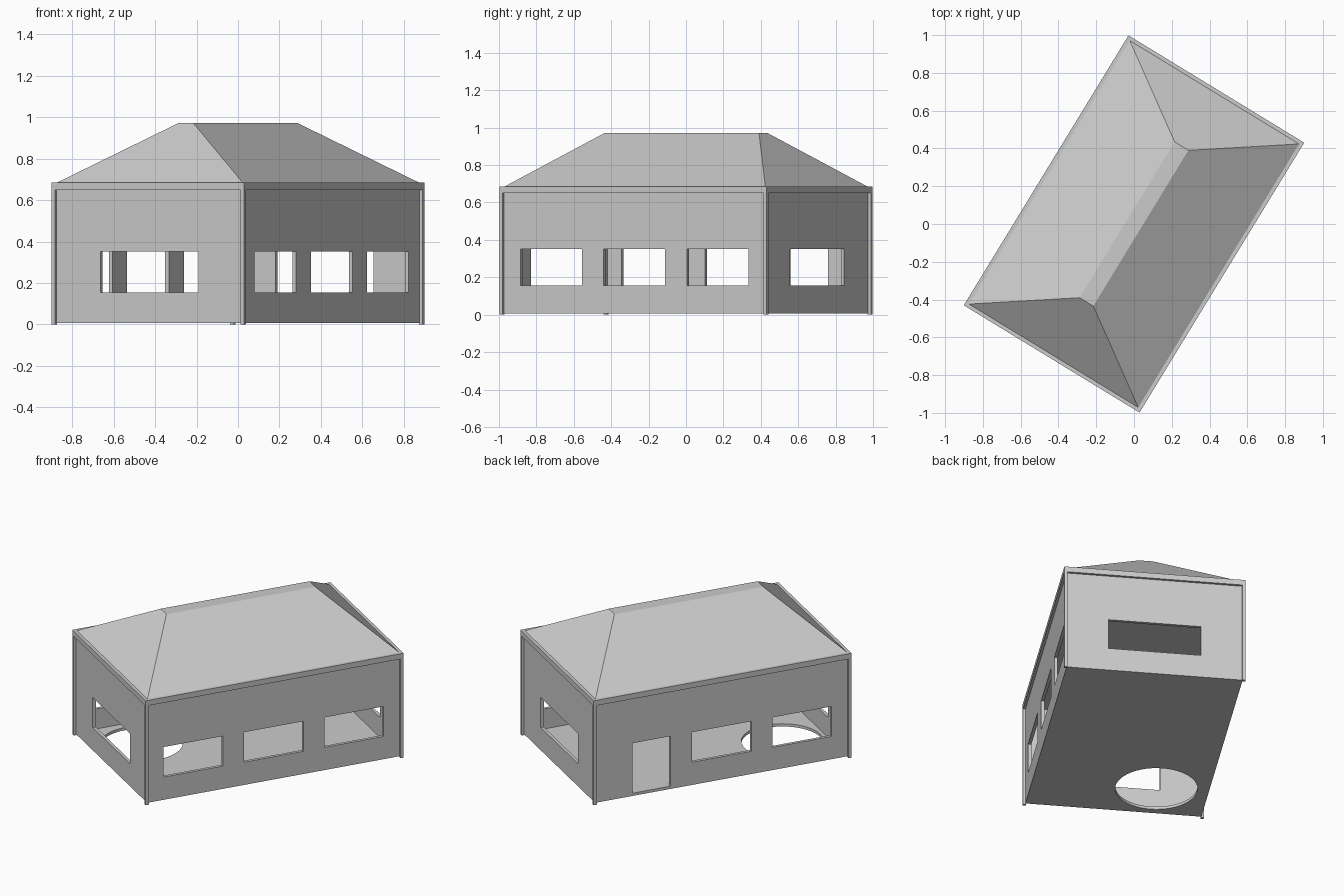
import bpy, bmesh, math
from mathutils import Matrix

if "Cube" in bpy.data.objects:
    bpy.data.objects.remove(bpy.data.objects["Cube"])

TURN = Matrix.Rotation(math.radians(58.6), 4, 'Z')   # whole house is turned on the plot
L, W = 1.674, 1.09            # outer footprint
INSET, POST, THICK = 0.016, 0.02, 0.02
BASE, FLOOR, EAVE, TOP, RIDGE = 0.006, 0.024, 0.65, 0.685, 0.972


def make(name, bm):
    bmesh.ops.recalc_face_normals(bm, faces=bm.faces)
    bmesh.ops.transform(bm, matrix=TURN, verts=bm.verts)
    me = bpy.data.meshes.new(name)
    bm.to_mesh(me)
    bm.free()
    ob = bpy.data.objects.new(name, me)
    bpy.context.collection.objects.link(ob)
    return ob


def box(name, x, y, z, sx, sy, z2):
    """Box centred on x, y with size sx, sy, from z up to z2."""
    bm = bmesh.new()
    m = Matrix.Translation((x, y, (z + z2) / 2)) @ Matrix.Diagonal((sx, sy, z2 - z, 1))
    bmesh.ops.create_cube(bm, size=1, matrix=m)
    return make(name, bm)


def cut(target, cutter):
    mod = target.modifiers.new(cutter.name, 'BOOLEAN')
    mod.operation, mod.solver, mod.object = 'DIFFERENCE', 'EXACT', cutter
    cutter.hide_render = True
    cutter.hide_viewport = True


# Walls and floor as one hollow shell
wl, ww = L - 2 * INSET, W - 2 * INSET
walls = box("walls_and_floor", 0, 0, BASE, wl, ww, EAVE)
cut(walls, box("room_cutter", 0, 0, FLOOR, wl - 2 * THICK, ww - 2 * THICK, EAVE + 0.1))

# Windows: three on one long side, two on the other, one on each end
WIN_Z = (0.155, 0.352)
for x, side in ((-0.522, -1), (0, -1), (0.522, -1), (-0.522, 1), (0, 1)):
    cut(walls, box("window_cutter", x, side * W / 2, WIN_Z[0], 0.385, 0.16, WIN_Z[1]))
for end in (-1, 1):
    cut(walls, box("end_window_cutter", end * L / 2, 0, WIN_Z[0], 0.16, 0.556, WIN_Z[1]))

# Doorway
cut(walls, box("door_cutter", 0.455, W / 2, FLOOR, 0.245, 0.13, WIN_Z[1]))

# Round opening in the floor
bm = bmesh.new()
bmesh.ops.create_cone(bm, cap_ends=True, segments=48, radius1=0.245, radius2=0.245,
                      depth=0.1, matrix=Matrix.Translation((-0.532, 0.215, 0.015)))
cut(walls, make("floor_hole_cutter", bm))

# Corner posts
for sx in (-1, 1):
    for sy in (-1, 1):
        box("corner_post", sx * (L - POST) / 2, sy * (W - POST) / 2, 0, POST, POST, EAVE)

# Eave slab with ceiling
box("eave_slab", 0, 0, EAVE, L, W, TOP)

# Hipped roof with a narrow flat ridge
bm = bmesh.new()
rings = []
for lx, ly, z in ((L - 0.04, W - 0.04, TOP), (0.966, 0.085, RIDGE)):
    rings.append([bm.verts.new((sx * lx / 2, sy * ly / 2, z))
                  for sx, sy in ((-1, -1), (1, -1), (1, 1), (-1, 1))])
for ring in rings:
    bm.faces.new(ring)
for i in range(4):
    j = (i + 1) % 4
    bm.faces.new((rings[0][i], rings[0][j], rings[1][j], rings[1][i]))
make("hipped_roof", bm)
